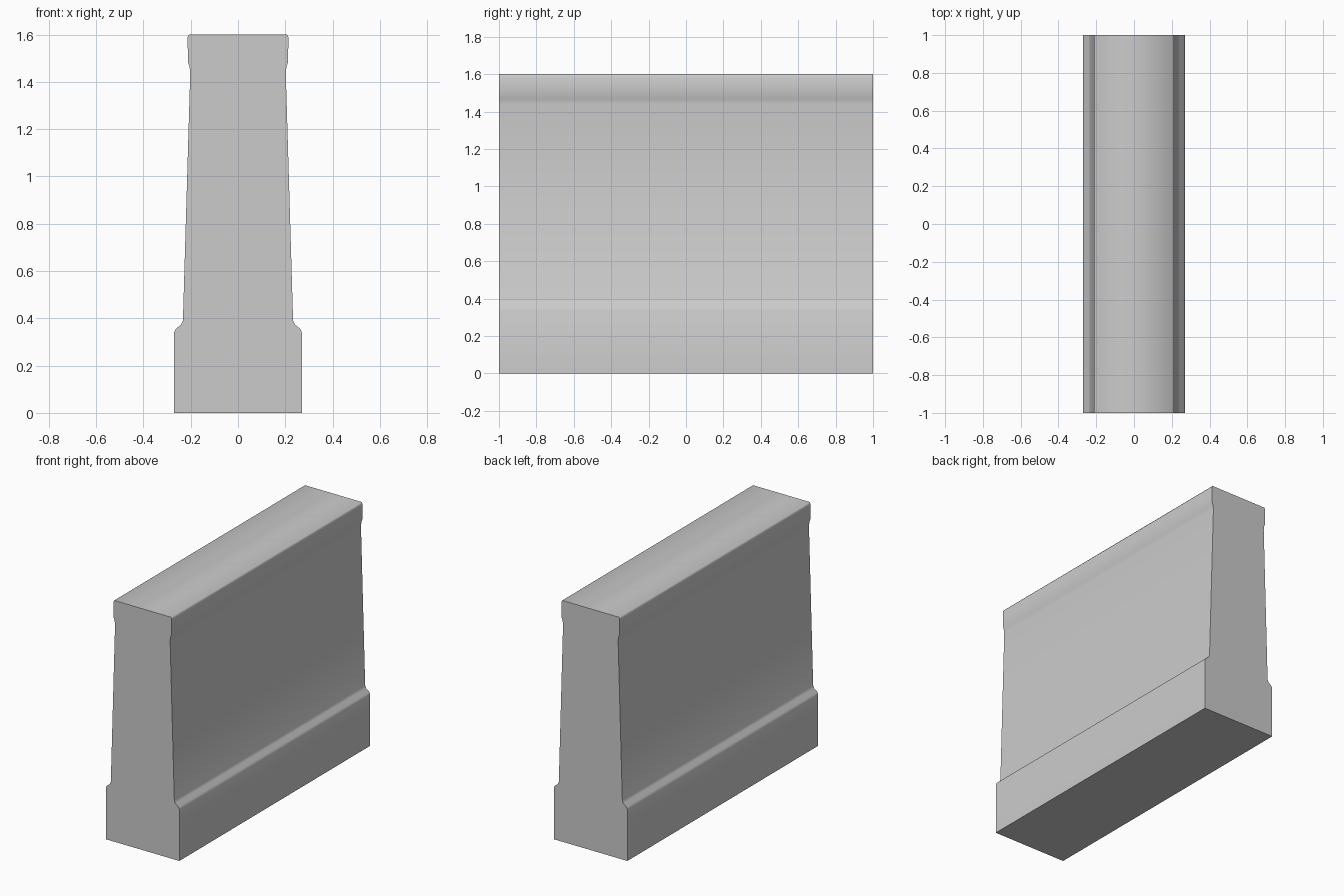
import bpy
import bmesh
import math

cube = bpy.data.objects.get("Cube")
if cube:
    bpy.data.objects.remove(cube, do_unlink=True)

# Plain stone colour
stone = bpy.data.materials.new("light_grey_stone")
stone.use_nodes = True
colour = (0.6, 0.6, 0.6, 1)
stone.diffuse_color = colour
stone.node_tree.nodes["Principled BSDF"].inputs["Base Color"].default_value = colour

# Half profile (x, z): plinth, rounded shoulder, tapered wall, coping
half = [(0.27, 0), (0.27, 0.34), (0.264, 0.355), (0.241, 0.373), (0.233, 0.39),
        (0.202, 1.44), (0.205, 1.465), (0.212, 1.485), (0.213, 1.588), (0.208, 1.6)]
outline = half + [(-x, z) for x, z in reversed(half)]

# Extrude the mirrored profile along the wall's length
bm = bmesh.new()
end = bm.faces.new([bm.verts.new((x, -1, z)) for x, z in outline])
extruded = bmesh.ops.extrude_face_region(bm, geom=[end], use_keep_orig=True)
moved = [v for v in extruded["geom"] if isinstance(v, bmesh.types.BMVert)]
bmesh.ops.translate(bm, verts=moved, vec=(0, 2, 0))
bmesh.ops.recalc_face_normals(bm, faces=bm.faces)

mesh = bpy.data.meshes.new("wall_section")
bm.to_mesh(mesh)
bm.free()
mesh.materials.append(stone)
wall = bpy.data.objects.new("wall_section", mesh)
bpy.context.collection.objects.link(wall)

# Soft mouldings, crisp ends
bpy.ops.object.select_all(action="DESELECT")
wall.select_set(True)
bpy.context.view_layer.objects.active = wall
bpy.ops.object.shade_smooth_by_angle(angle=math.radians(70))
